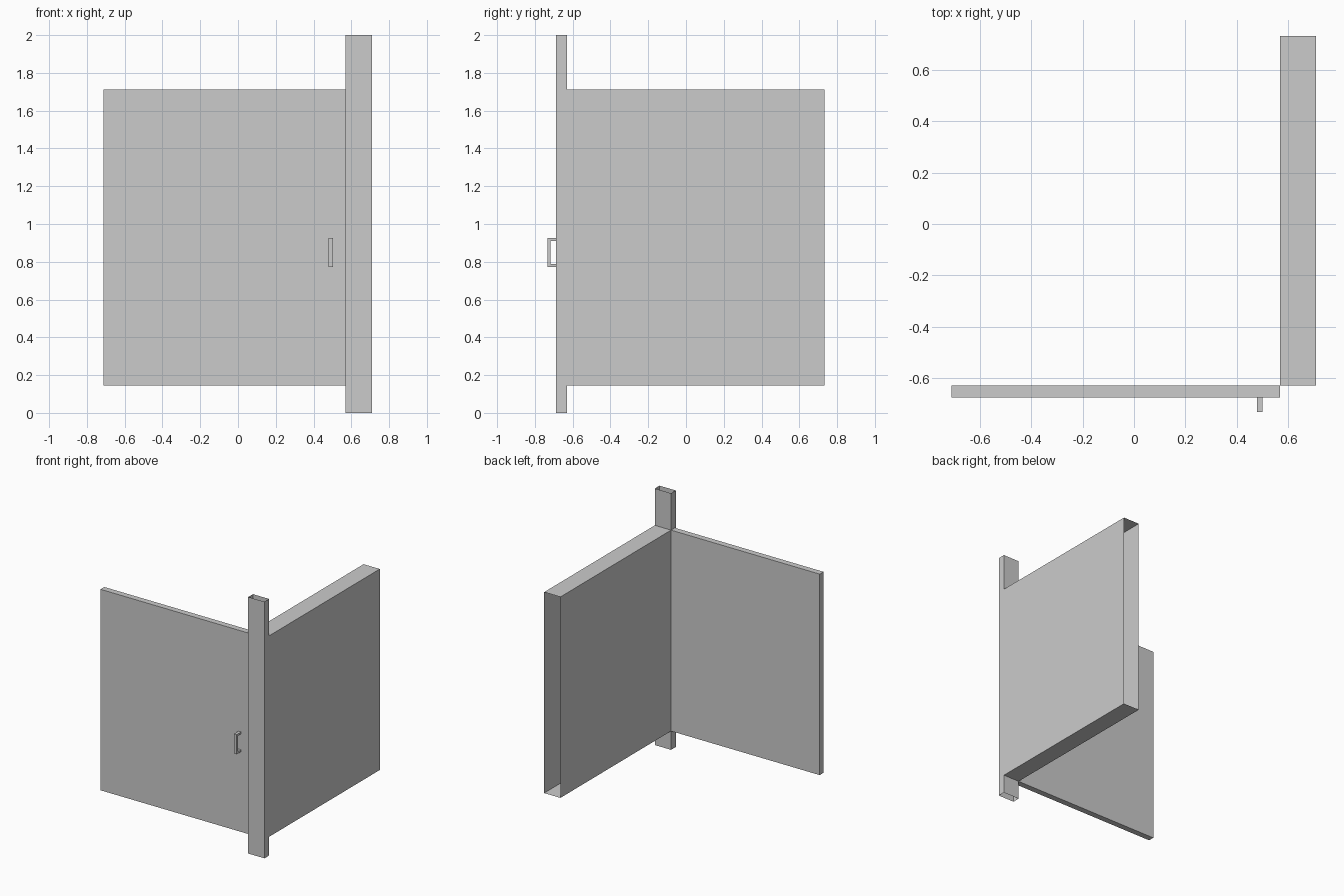
import bpy
import bmesh
from mathutils import Vector

if "Cube" in bpy.data.objects:
    bpy.data.objects.remove(bpy.data.objects["Cube"], do_unlink=True)

# Single grey finish
grey = bpy.data.materials.new("light_grey")
grey.use_nodes = True
grey.diffuse_color = (0.6, 0.6, 0.6, 1)
grey.node_tree.nodes["Principled BSDF"].inputs["Base Color"].default_value = (0.6, 0.6, 0.6, 1)


def finish(name, bm):
    mesh = bpy.data.meshes.new(name)
    bm.to_mesh(mesh)
    bm.free()
    mesh.materials.append(grey)
    obj = bpy.data.objects.new(name, mesh)
    bpy.context.collection.objects.link(obj)
    return obj


def box(name, xs, ys, zs, open_sides=()):
    """Box between the given limits, without the faces that point along open_sides."""
    bm = bmesh.new()
    bmesh.ops.create_cube(bm, size=1)
    bm.normal_update()
    missing = [f for f in bm.faces
               if any(f.normal.dot(Vector(d)) > 0.9 for d in open_sides)]
    bmesh.ops.delete(bm, geom=missing, context="FACES")
    for v in bm.verts:
        for axis, (low, high) in enumerate((xs, ys, zs)):
            v.co[axis] = low if v.co[axis] < 0 else high
    return finish(name, bm)


UP, DOWN, BACK, FRONT = (0, 0, 1), (0, 0, -1), (0, 1, 0), (0, -1, 0)
post_x = (0.57, 0.71)
panel_z = (0.146, 1.713)
inner_y = -0.63
door_front = -0.677

# Hollow corner post, open at top and bottom
box("corner_post", post_x, (-0.688, inner_y), (0, 2), (UP, DOWN))

# Thick side wall, hollow and open at its ends
box("side_wall", post_x, (inner_y, 0.733), panel_z, (BACK, FRONT))

# Door leaf
box("door", (-0.712, post_x[0]), (door_front, inner_y), panel_z)

# Pull handle: C-shaped profile extruded across its width
outer, bar, low, high, t = -0.733, -0.718, 0.772, 0.926, 0.015
profile = [(door_front, low), (outer, low), (outer, high), (door_front, high),
           (door_front, high - t), (bar, high - t), (bar, low + t), (door_front, low + t)]
bm = bmesh.new()
face = bm.faces.new([bm.verts.new((0.479, y, z)) for y, z in profile])
side = bmesh.ops.extrude_face_region(bm, geom=[face])
bmesh.ops.translate(bm, vec=(0.023, 0, 0),
                    verts=[g for g in side["geom"] if isinstance(g, bmesh.types.BMVert)])
bmesh.ops.recalc_face_normals(bm, faces=bm.faces)
finish("door_handle", bm)
